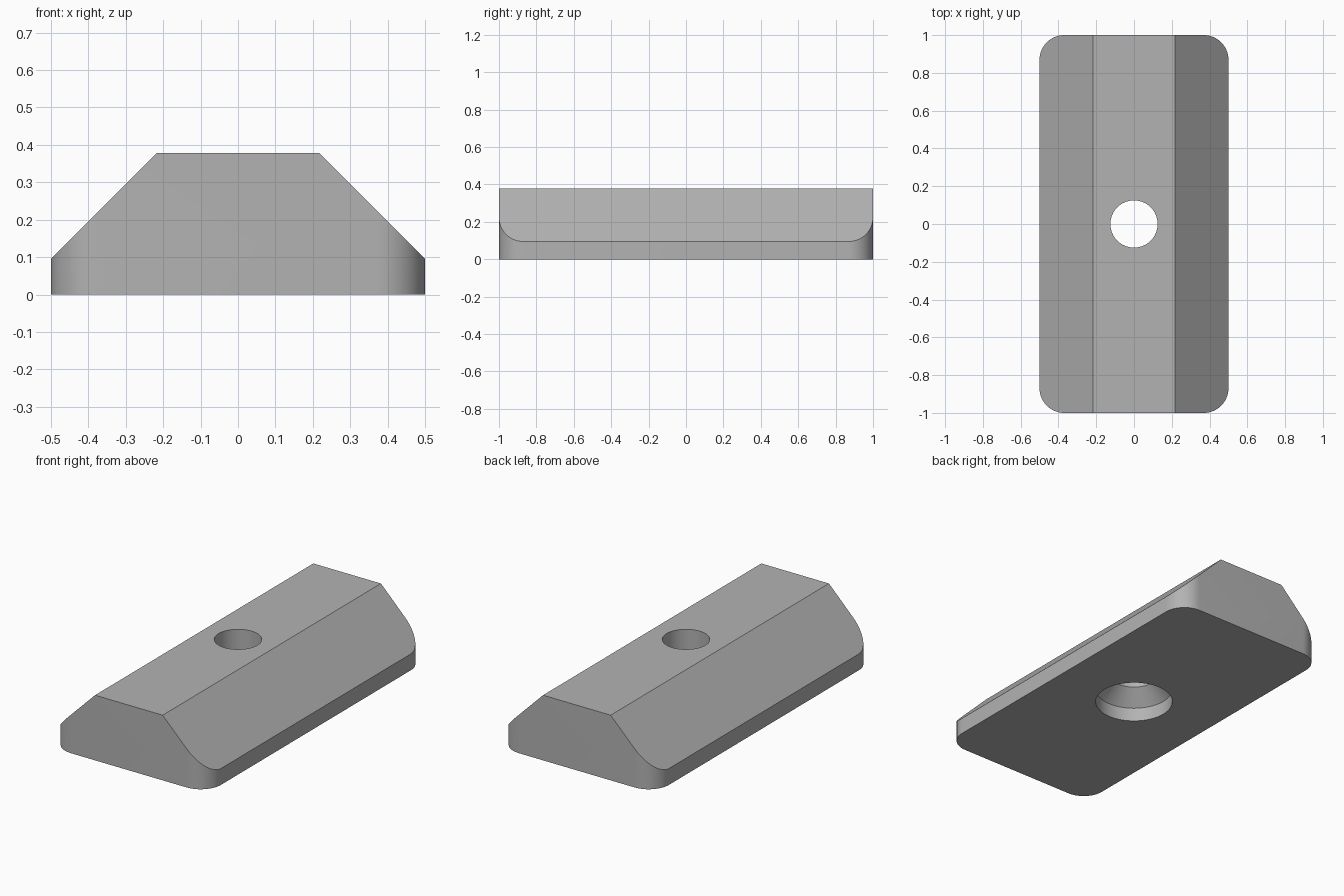
import bpy, bmesh, math
from mathutils import Vector

if "Cube" in bpy.data.objects:
    bpy.data.objects.remove(bpy.data.objects["Cube"])

HALF_W, HALF_L, HEIGHT = 0.5, 1.0, 0.378
CORNER, EDGE_Z = 0.13, 0.095

steel = bpy.data.materials.new("grey_steel")
steel.use_nodes = True
grey = (0.45, 0.45, 0.45, 1)
steel.diffuse_color = grey
steel.node_tree.nodes["Principled BSDF"].inputs["Base Color"].default_value = grey


def make_object(name, bm):
    bmesh.ops.recalc_face_normals(bm, faces=bm.faces[:])
    mesh = bpy.data.meshes.new(name)
    bm.to_mesh(mesh)
    bm.free()
    mesh.materials.append(steel)
    obj = bpy.data.objects.new(name, mesh)
    bpy.context.collection.objects.link(obj)
    return obj


# Block with rounded vertical corners
bm = bmesh.new()
outline = []
for quarter, (sx, sy) in enumerate([(1, 1), (-1, 1), (-1, -1), (1, -1)]):
    for i in range(17):
        a = math.pi / 2 * (quarter + i / 16)
        outline.append(bm.verts.new((sx * (HALF_W - CORNER) + CORNER * math.cos(a),
                                     sy * (HALF_L - CORNER) + CORNER * math.sin(a), 0)))
base = bm.faces.new(outline)
top = bmesh.ops.extrude_face_region(bm, geom=[base])["geom"]
bmesh.ops.translate(bm, vec=(0, 0, HEIGHT),
                    verts=[v for v in top if isinstance(v, bmesh.types.BMVert)])

# Sloping long sides, cut at 45 degrees
for side in (1, -1):
    cut = bmesh.ops.bisect_plane(bm, geom=bm.verts[:] + bm.edges[:] + bm.faces[:],
                                 plane_co=Vector((side * HALF_W, 0, EDGE_Z)),
                                 plane_no=Vector((side, 0, 1)), clear_outer=True)
    rim = [e for e in cut["geom_cut"] if isinstance(e, bmesh.types.BMEdge)]
    bmesh.ops.contextual_create(bm, geom=rim)
block = make_object("sliding_nut_block", bm)

# Through hole with a wide recess and cone underneath
bm = bmesh.new()
profile = [(0, -0.1), (0.21, -0.1), (0.21, 0.08), (0.125, 0.165), (0.125, 0.5), (0, 0.5)]
points = [bm.verts.new((r, 0, z)) for r, z in profile]
edges = [bm.edges.new(pair) for pair in zip(points, points[1:])]
bmesh.ops.spin(bm, geom=points + edges, cent=(0, 0, 0), axis=(0, 0, 1),
               angle=math.tau, steps=64)
bmesh.ops.remove_doubles(bm, verts=bm.verts[:], dist=0.0001)
cutter = make_object("hole_cutter", bm)
cutter.hide_render = True

bpy.context.view_layer.objects.active = block
block.select_set(True)
hole = block.modifiers.new("hole", "BOOLEAN")
hole.operation = "DIFFERENCE"
hole.solver = "EXACT"
hole.object = cutter
bpy.ops.object.modifier_apply(modifier=hole.name)
bpy.data.objects.remove(cutter)
bpy.ops.object.shade_smooth_by_angle(angle=math.radians(30))
